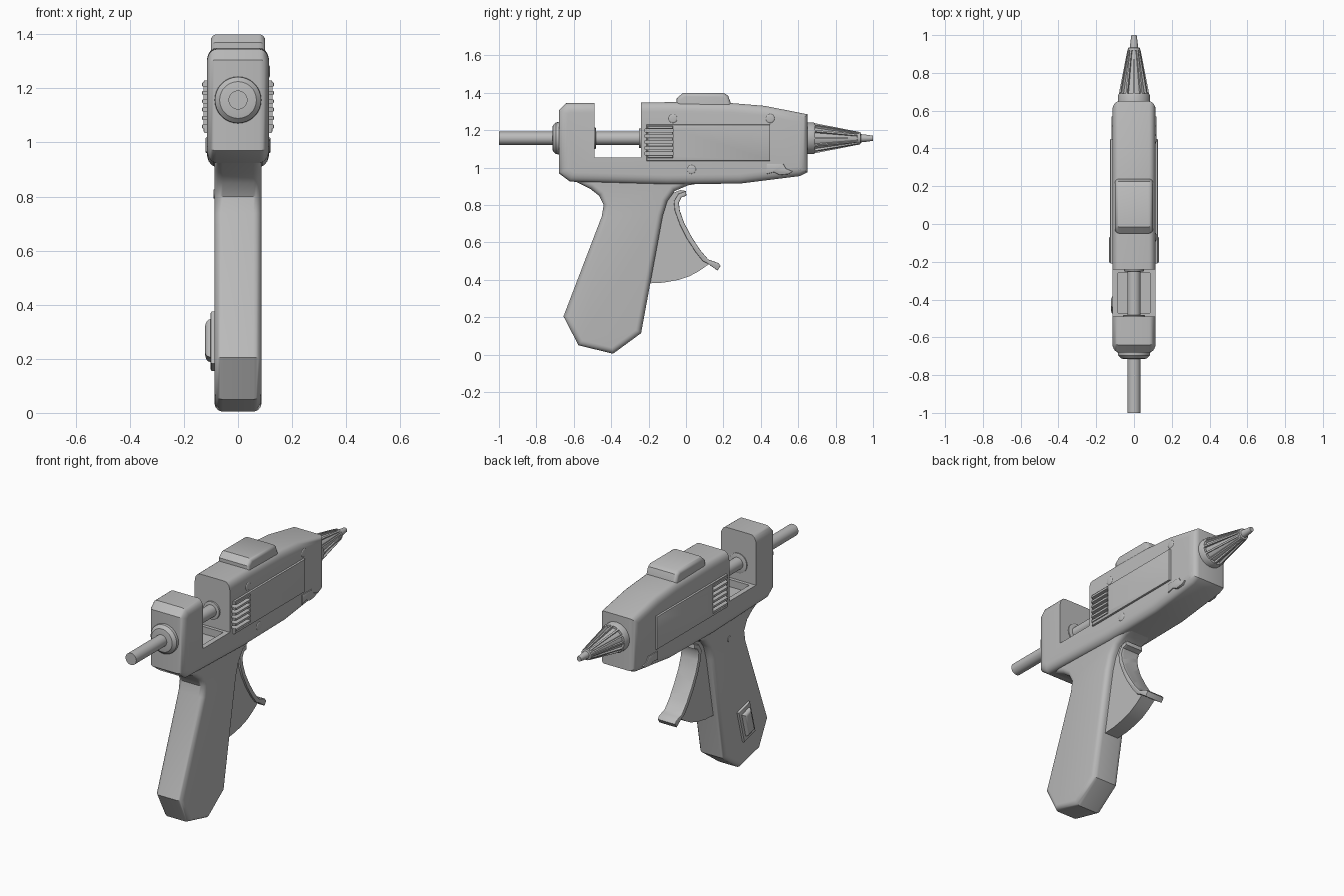
import bpy, bmesh
from math import sin, cos, pi, radians
from mathutils import Vector, Matrix

cube = bpy.data.objects.get("Cube")
if cube:
    bpy.data.objects.remove(cube, do_unlink=True)

grey = bpy.data.materials.new("plain grey")
grey.use_nodes = True
colour = (0.5, 0.5, 0.5, 1)
grey.diffuse_color = colour
grey.node_tree.nodes["Principled BSDF"].inputs["Base Color"].default_value = colour
parts = []
AXIS = 1.157  # height of the glue stick and nozzle


def finish(name, bm):
    bmesh.ops.recalc_face_normals(bm, faces=bm.faces)
    mesh = bpy.data.meshes.new(name)
    bm.to_mesh(mesh)
    bm.free()
    ob = bpy.data.objects.new(name, mesh)
    bpy.context.collection.objects.link(ob)
    mesh.materials.append(grey)
    parts.append(ob)
    return ob


def inset(pts, d):
    """Move a closed outline inward by d."""
    n = len(pts)
    area = sum(pts[i - 1].x * pts[i].y - pts[i].x * pts[i - 1].y for i in range(n))
    s = 1 if area > 0 else -1
    out = []
    for i, p in enumerate(pts):
        e1, e2 = (p - pts[i - 1]).normalized(), (pts[(i + 1) % n] - p).normalized()
        n1, n2 = Vector((-e1.y, e1.x)) * s, Vector((-e2.y, e2.x)) * s
        out.append(p + (n1 + n2) * d / (1 + n1.dot(n2)))
    return out


def prism(name, outline, half, depth=0, rim=0, x=0, steps=5):
    """Side outline (y, z) given width along x, with rounded rims."""
    pts = [Vector(p) for p in outline]
    layers = [(half, 0)]
    if depth:
        layers = [(half - depth * (1 - sin(a)), rim * (1 - cos(a)))
                  for a in (k * pi / 2 / steps for k in range(steps + 1))]
    layers = [(-w, d) for w, d in reversed(layers)] + layers
    bm = bmesh.new()
    rings = [[bm.verts.new((x + w, p.x, p.y)) for p in inset(pts, d)] for w, d in layers]
    n = len(pts)
    for a, b in zip(rings, rings[1:]):
        for i in range(n):
            bm.faces.new((a[i - 1], a[i], b[i], b[i - 1]))
    bm.faces.new(rings[0])
    bm.faces.new(rings[-1])
    return finish(name, bm)


def lathe(name, profile, sides=32):
    """Turn (y, radius) pairs around the glue stick axis."""
    bm = bmesh.new()
    rings = [[bm.verts.new((r * cos(2 * pi * i / sides), y, AXIS + r * sin(2 * pi * i / sides)))
              for i in range(sides)] for y, r in profile]
    for a, b in zip(rings, rings[1:]):
        for i in range(sides):
            bm.faces.new((a[i - 1], a[i], b[i], b[i - 1]))
    bm.faces.new(rings[0])
    bm.faces.new(rings[-1])
    return finish(name, bm)


def rect(y0, y1, z0, z1):
    return [(y0, z0), (y1, z0), (y1, z1), (y0, z1)]


def cut(target, cutter):
    mod = target.modifiers.new("cut", "BOOLEAN")
    mod.operation = "DIFFERENCE"
    mod.solver = "EXACT"
    mod.object = cutter
    bpy.context.view_layer.objects.active = target
    bpy.ops.object.modifier_apply(modifier=mod.name)


def discard(cutter):
    parts.remove(cutter)
    bpy.data.objects.remove(cutter, do_unlink=True)


def turned(ob, y, z, degrees):
    """Tilt a part in the side plane about a point."""
    c = Matrix.Translation((0, y, z))
    ob.data.transform(c @ Matrix.Rotation(radians(degrees), 4, "X") @ c.inverted())


# Main housing and grip
body = prism("body", [(-.68, 1.305), (-.64, 1.345), (-.05, 1.35), (.24, 1.345), (.42, 1.33),
                      (.65, 1.285), (.65, .975), (.61, .955), (.29, .915), (-.1, .91),
                      (-.62, .925), (-.68, .97)], .115, .035, .05)
prism("top_hump", [(-.05, 1.2), (-.05, 1.37), (-.015, 1.4), (.2, 1.4), (.225, 1.385),
                   (.245, 1.33), (.245, 1.2)], .1, .025, .02)
prism("handle", [(-.39, .005), (-.575, .05), (-.655, .205), (-.45, .74), (-.44, .8),
                 (-.465, .85), (-.51, .885), (-.6, .93), (-.6, 1), (.1, 1), (.1, .92),
                 (.01, .905), (-.06, .875), (-.1, .82), (-.125, .74), (-.24, .115)],
      .087, .03, .03)
panel = prism("side_panels", rect(-.21, .45, 1.035, 1.23), .127, .006, .006, steps=2)

# Open loading bay with a sunken floor
for outline, half in ((rect(-.49, -.24, 1.055, 1.5), .3), (rect(-.47, -.26, 1.012, 1.1), .085)):
    cutter = prism("bay_cutter", outline, half)
    cut(body, cutter)
    discard(cutter)

# Vent slots and the slats between them
for i in range(5):
    z = 1.075 + i * .031
    for side in (-1, 1):
        cutter = prism("vent_cutter", rect(-.22, -.07, z - .008, z + .008), .04, x=side * .13)
        cut(body, cutter)
        cut(panel, cutter)
        discard(cutter)
for i in range(6):
    z = 1.0595 + i * .031
    prism("vent_slat", rect(-.205, -.07, z - .0075, z + .0075), .133, .004, .004, steps=2)

# Lower clips near the nozzle
prism("side_clips", [(.43, 1.02), (.52, 1.02), (.535, .995), (.57, .98), (.55, .965),
                     (.5, .96), (.47, .975), (.43, .965)], .12, .005, .004, steps=2)

# Screws on the left half of the shell
for y, z, x in ((-.53, 1.305, .1), (-.635, .98, .1), (-.07, 1.262, .113),
                (.03, .99, .113), (.45, 1.262, .113), (.6, 1.005, .108)):
    ring = [(y + .026 * cos(k * pi / 8), z + .026 * sin(k * pi / 8)) for k in range(16)]
    prism("screw", ring, .03, .008, .01, x=x - .025, steps=3)

# Glue stick and its collars
lathe("glue_stick", [(-1, .035), (-.15, .035)])
lathe("rear_collar", [(-.715, .05), (-.712, .068), (-.695, .085), (-.66, .088)])
lathe("bay_rear_ring", [(-.5, .058), (-.484, .058), (-.482, .052)])
lathe("bay_front_ring", [(-.252, .045), (-.25, .052), (-.2, .052)])

# Nozzle with cooling fins
lathe("nozzle_collar", [(.62, .085), (.68, .085), (.69, .08)])
lathe("nozzle_cone", [(.66, .072), (.915, .03), (.918, .034), (.932, .032), (.935, .022),
                      (.955, .02), (1, .014)])
for i in range(12):
    fin = prism("nozzle_fin", [(.68, AXIS + .05), (.68, AXIS + .082), (.925, AXIS + .034),
                               (.925, AXIS + .02)], .005)
    c = Matrix.Translation((0, 0, AXIS))
    fin.data.transform(c @ Matrix.Rotation(i * pi / 6, 4, "Y") @ c.inverted())

# Trigger web and curved finger plate
front = [(0, .875), (.002, .85), (-.025, .84), (-.038, .812), (-.033, .77), (-.01, .705),
         (.03, .63), (.075, .56), (.12, .508), (.145, .5)]
prism("trigger_web", front + [(.12, .482), (.07, .447), (.02, .42), (-.04, .4), (-.12, .385),
                              (-.22, .38), (-.14, .8), (-.08, .86), (-.03, .88)], .045)
prism("trigger_plate", front + [(.172, .49), (.185, .475), (.168, .45), (.12, .484), (.09, .5),
                                (.05, .55), (.005, .62), (-.035, .7), (-.06, .77),
                                (-.065, .82), (-.04, .86)], .058, .005, .004, steps=2)

# Rocker switch on the right side of the grip
sy, sz = -.43, .265
turned(prism("switch_bezel", rect(sy - .055, sy + .055, sz - .1, sz + .1),
             .012, .006, .006, x=-.089, steps=2), sy, sz, -15)
turned(prism("switch_rocker", rect(sy - .036, sy + .036, sz - .07, sz + .075),
             .022, .02, .025, x=-.1, steps=4), sy, sz, -15)

# Small fastener on the right side of the grip
hole = [(-.28 + .017 * cos(k * pi / 6), .81 + .017 * sin(k * pi / 6)) for k in range(12)]
prism("grip_fastener", hole, .004, .002, .003, x=-.087, steps=2)

# Smooth shading with sharp edges kept
bpy.ops.object.select_all(action="DESELECT")
for ob in parts:
    ob.select_set(True)
bpy.context.view_layer.objects.active = body
bpy.ops.object.shade_smooth_by_angle(angle=radians(35))
